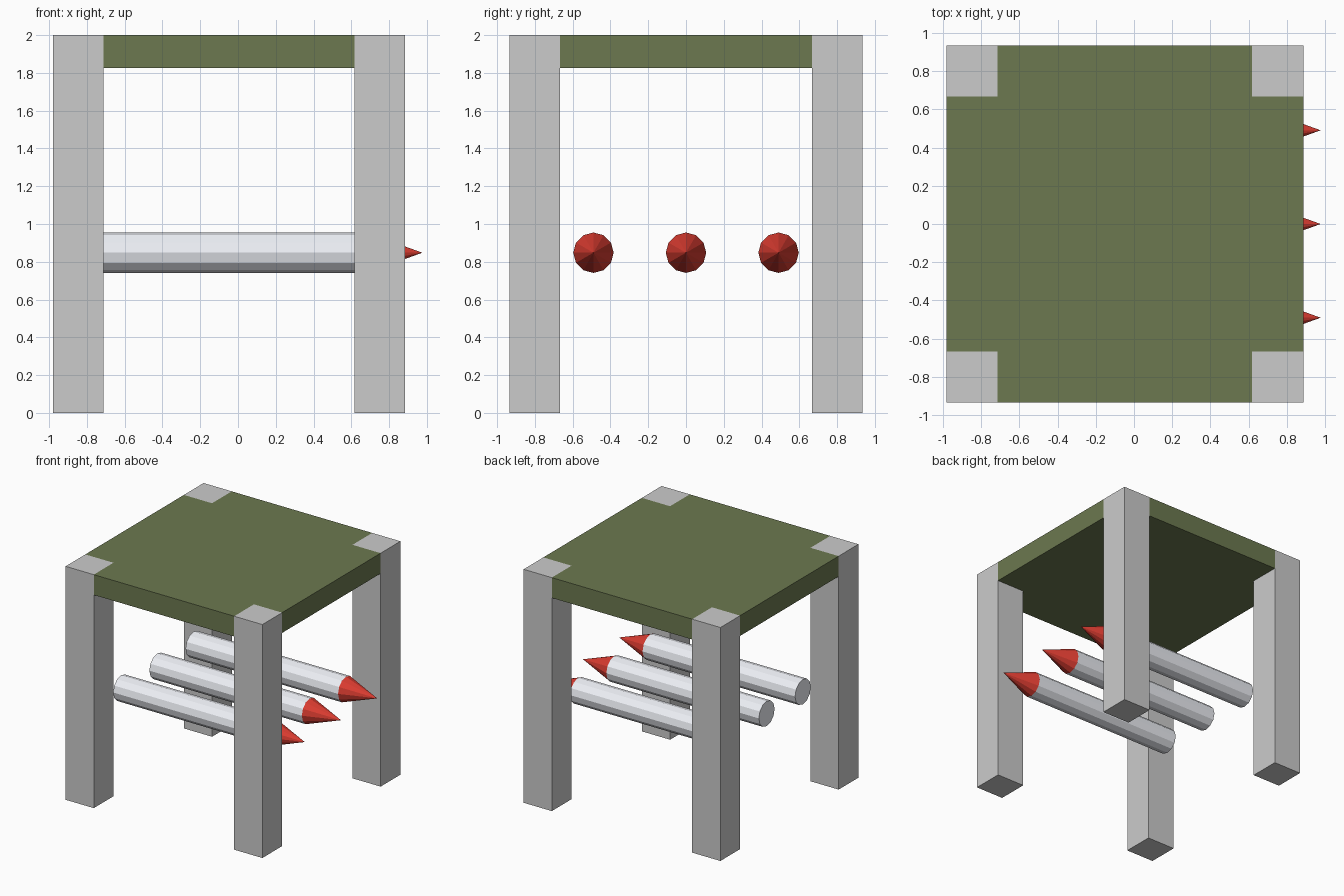
import bpy
import bmesh
from math import pi

if "Cube" in bpy.data.objects:
    bpy.data.objects.remove(bpy.data.objects["Cube"])

X0, X1, Y = -0.98, 0.885, 0.934      # table footprint
LEG, HEIGHT, SLAB_Z = 0.267, 2.0, 1.826
TAIL, SHOULDER, TIP = -0.765, 0.68, 0.976   # rocket stations along x
RADIUS, ROCKET_Z, SIDES = 0.107, 0.848, 12


def material(name, rgb):
    mat = bpy.data.materials.new(name)
    mat.diffuse_color = (*rgb, 1)
    mat.use_nodes = True
    mat.node_tree.nodes["Principled BSDF"].inputs["Base Color"].default_value = mat.diffuse_color
    return mat


olive = material("olive", (0.15, 0.19, 0.08))
white = material("pale metal", (0.85, 0.87, 0.92))
red = material("red", (0.70, 0.045, 0.03))


def add_object(name, bm, mat=None):
    bmesh.ops.recalc_face_normals(bm, faces=bm.faces)
    mesh = bpy.data.meshes.new(name)
    bm.to_mesh(mesh)
    bm.free()
    if mat:
        mesh.materials.append(mat)
    obj = bpy.data.objects.new(name, mesh)
    bpy.context.collection.objects.link(obj)
    return obj


def prism(name, outline, z0, z1, mat=None):
    bm = bmesh.new()
    face = bm.faces.new([bm.verts.new((x, y, z0)) for x, y in outline])
    ext = bmesh.ops.extrude_face_region(bm, geom=[face], use_keep_orig=True)
    verts = [g for g in ext["geom"] if isinstance(g, bmesh.types.BMVert)]
    bmesh.ops.translate(bm, verts=verts, vec=(0, 0, z1 - z0))
    return add_object(name, bm, mat)


def round_part(name, x0, x1, r1, y, mat):
    """Faceted cylinder or cone lying along x."""
    bm = bmesh.new()
    bmesh.ops.create_cone(bm, cap_ends=True, segments=SIDES, radius1=RADIUS,
                          radius2=r1, depth=x1 - x0)
    obj = add_object(name, bm, mat)
    obj.rotation_euler = (0, pi / 2, 0)
    obj.location = ((x0 + x1) / 2, y, ROCKET_Z)
    return obj


# Four square legs reaching the top surface
for side, x in (("left", X0), ("right", X1 - LEG)):
    for end, y in (("front", -Y), ("back", Y - LEG)):
        prism(f"{end}_{side}_leg",
              [(x, y), (x + LEG, y), (x + LEG, y + LEG), (x, y + LEG)], 0, HEIGHT)

# Top slab, notched around the leg ends
a, b, c = X0 + LEG, X1 - LEG, Y - LEG
prism("table_top",
      [(a, -Y), (b, -Y), (b, -c), (X1, -c), (X1, c), (b, c),
       (b, Y), (a, Y), (a, c), (X0, c), (X0, -c), (a, -c)],
      SLAB_Z, HEIGHT, olive)

# Three rockets slung beneath the slab
for label, y in (("front", -0.49), ("middle", 0), ("back", 0.49)):
    round_part(f"{label}_rocket_body", TAIL, SHOULDER, RADIUS, y, white)
    round_part(f"{label}_rocket_nose", SHOULDER, TIP, 0, y, red)
